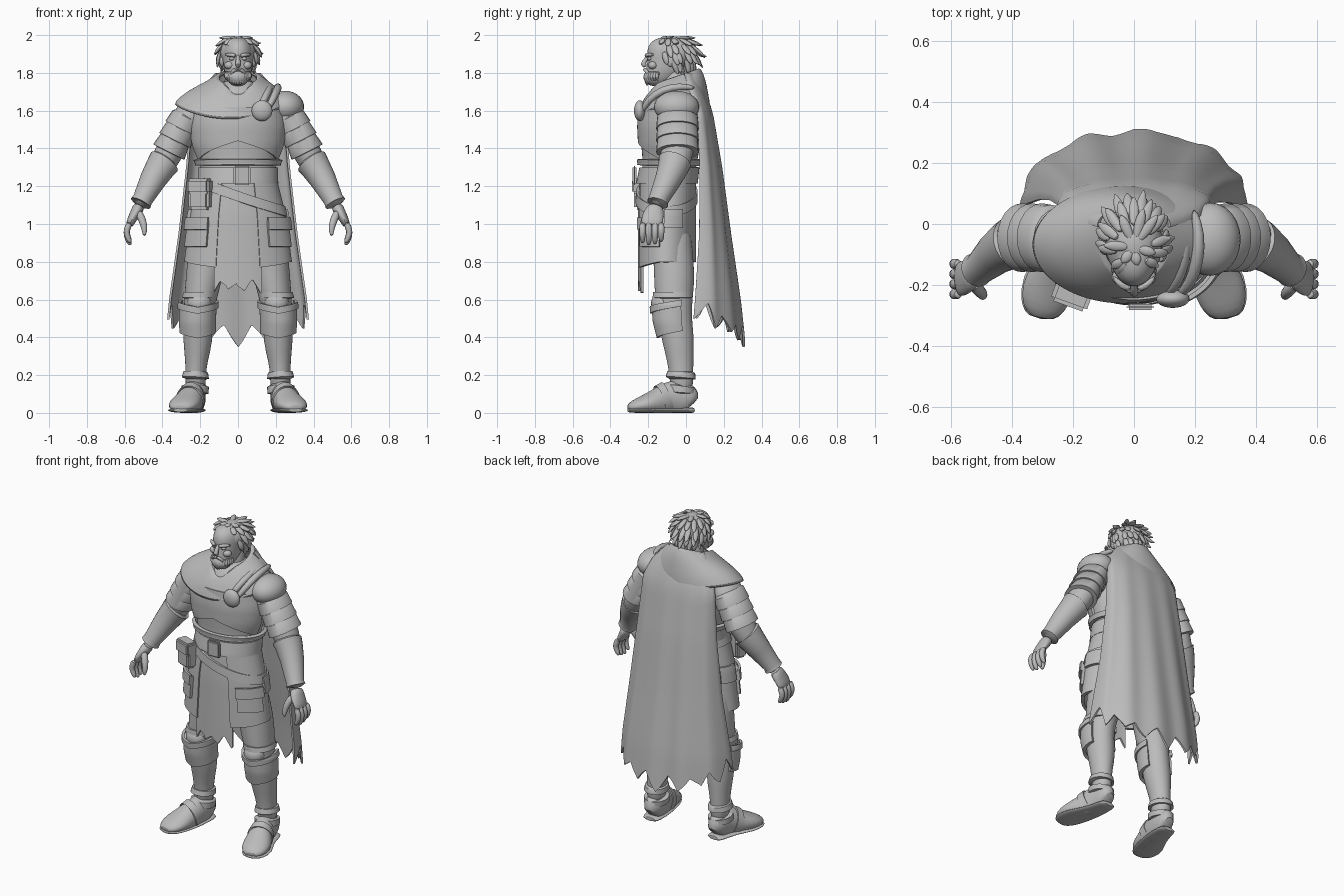
import bpy, bmesh, math, random
from math import sin, cos, pi
from mathutils import Vector, Matrix

random.seed(4)
if "Cube" in bpy.data.objects:
    bpy.data.objects.remove(bpy.data.objects["Cube"])

grey = bpy.data.materials.new("plain_grey")
grey.use_nodes = True
grey.diffuse_color = (0.5, 0.5, 0.5, 1)
grey.node_tree.nodes["Principled BSDF"].inputs["Base Color"].default_value = grey.diffuse_color


def finish(name, bm, subsurf=0, angle=45):
    bmesh.ops.recalc_face_normals(bm, faces=bm.faces)
    me = bpy.data.meshes.new(name)
    bm.to_mesh(me)
    bm.free()
    me.materials.append(grey)
    me.shade_smooth()
    me.set_sharp_from_angle(angle=math.radians(angle))
    ob = bpy.data.objects.new(name, me)
    bpy.context.collection.objects.link(ob)
    if subsurf:
        ob.modifiers.new("smooth", "SUBSURF").levels = subsurf
        ob.modifiers["smooth"].render_levels = subsurf
    return ob


def skin(name, shells, closed=True, caps=True, thick=0, subsurf=0):
    """Bridge rows of points; every shell is a list of rows."""
    bm = bmesh.new()
    for rows in shells:
        vs = [[bm.verts.new(p) for p in row] for row in rows]
        n = len(vs[0])
        for a, b in zip(vs, vs[1:]):
            for i in range(n if closed else n - 1):
                j = (i + 1) % n
                bm.faces.new((a[i], a[j], b[j], b[i]))
        if closed and caps:
            bm.faces.new(vs[0])
            bm.faces.new(vs[-1])
    if thick:
        bmesh.ops.recalc_face_normals(bm, faces=bm.faces)
        bmesh.ops.solidify(bm, geom=bm.faces[:], thickness=thick)
    return finish(name, bm, subsurf)


def tube_rows(pts, ref, n=16, floor=None):
    """Elliptical rings (x, y, z, width[, depth]) swept along a path."""
    pos = [Vector(p[:3]) for p in pts]
    rows = []
    for i, p in enumerate(pts):
        t = (pos[min(i + 1, len(pos) - 1)] - pos[max(i - 1, 0)]).normalized()
        side = Vector(ref).cross(t).normalized()
        other = t.cross(side)
        ring = [pos[i] + side * p[3] * cos(k * 2 * pi / n) + other * p[-1] * sin(k * 2 * pi / n)
                for k in range(n)]
        if floor is not None:
            for v in ring:
                v.z = max(v.z, floor)
        rows.append(ring)
    return rows


def limb(name, pts, s=1, ref=(0, 1, 0), n=16, floor=None, subsurf=1):
    pts = [(p[0] * s, *p[1:]) for p in pts]
    return skin(name, [tube_rows(pts, ref, n, floor)], subsurf=subsurf)


def at(rows, z):
    """Interpolate rows sorted from high to low on their first value."""
    z = min(max(z, rows[-1][0]), rows[0][0])
    for a, b in zip(rows, rows[1:]):
        if z >= b[0]:
            f = (a[0] - z) / (a[0] - b[0])
            return [x + (y - x) * f for x, y in zip(a, b)]


def body_point(rings, a, z, off=0):
    _, cx, cy, rx, ry = at(rings, z)
    return Vector((cx + (rx + off) * sin(a), cy - (ry + off) * cos(a), z))


def loft(name, rings, n=32):
    return skin(name, [[[body_point(rings, k * 2 * pi / n, r[0]) for k in range(n)] for r in rings]],
                subsurf=1)


def wrap(name, rings, a0, a1, top, bot, off=0.01, thick=0.02, nu=48, nv=8):
    """Plate or cloth hugging a lofted body; a = 0 is the front."""
    rows = []
    for j in range(nv + 1):
        row = []
        for i in range(nu + 1):
            u = i / nu
            t, b = (f(u) if callable(f) else f for f in (top, bot))
            row.append(body_point(rings, a0 + (a1 - a0) * u, t + (b - t) * j / nv, off))
        rows.append(row)
    return skin(name, [rows], closed=False, thick=thick)


def ball(name, loc, scale):
    bm = bmesh.new()
    bmesh.ops.create_uvsphere(bm, u_segments=24, v_segments=14, radius=1)
    bm.transform(Matrix.Translation(loc) @ Matrix.Diagonal((*scale, 1)))
    return finish(name, bm)


def box(name, loc, size, bevel=0.015, turn=0):
    bm = bmesh.new()
    bmesh.ops.create_cube(bm, size=1)
    bm.transform(Matrix.Diagonal((*size, 1)))
    bmesh.ops.bevel(bm, geom=bm.edges[:], offset=bevel, segments=2, affect="EDGES")
    bm.transform(Matrix.Translation(loc) @ Matrix.Rotation(turn, 4, "Z"))
    return finish(name, bm)


def tri(t):
    return 2 * abs(t - round(t))


# Torso, breastplate and belts
torso = [(1.77, 0, -.06, .07, .08), (1.7, 0, -.06, .17, .13), (1.62, 0, -.07, .235, .165),
         (1.52, 0, -.08, .245, .165), (1.42, 0, -.08, .235, .16), (1.32, 0, -.085, .195, .14),
         (1.22, 0, -.1, .195, .145), (1.05, 0, -.1, .22, .14), (.95, 0, -.09, .2, .12)]
loft("torso", torso)
wrap("breastplate", torso, -1.4, 1.4, 1.62, lambda u: 1.44 - .11 * abs(2 * u - 1), .014)
wrap("midriff_band", torso, -pi, pi, 1.345, 1.31, .012)
wrap("waist_belt", torso, -pi, pi, 1.3, 1.215, .018, .025)
box("belt_buckle", (.02, -.272, 1.257), (.09, .02, .1), .008)

# Long coat skirt, pockets and tabard
coat = [(1.25, 0, -.1, .195, .145), (1.05, 0, -.105, .245, .15), (.78, 0, -.105, .28, .15),
        (.58, 0, -.105, .285, .15)]
wrap("slung_belt", coat, -pi, pi, lambda u: 1.175 - .08 * sin((2 * u - 1) * pi),
     lambda u: 1.12 - .08 * sin((2 * u - 1) * pi), .016)
wrap("tabard", coat, -.47, .47, 1.22, lambda u: .63 + .05 * tri(3 * u + .1) + .03 * tri(2 * u), 0, .015, 60, 14)
for s, side in ((1, "left"), (-1, "right")):
    wrap(side + "_coat_flap", coat, s * .42, s * 3.12, 1.22, lambda u: .77 + .03 * min(1, 3 * u), .008)
    wrap(side + "_thigh_pocket", coat, s * .62, s * 1.35, 1.02, .88, .025, .025)
    wrap(side + "_pocket_lid", coat, s * .6, s * 1.38, 1.035, .97, .038, .015)
    wrap(side + "_hip_pocket", coat, s * 1.5, s * 2.1, 1.08, .98, .025, .025)
box("right_belt_pouch", (-.2, -.225, 1.155), (.115, .075, .16), .015, -.35)
box("right_pouch_lid", (-.203, -.232, 1.2), (.125, .08, .08), .012, -.35)

# Shoulder mantle: centre x, y, height, radii, front-back tilt, side lift, neckline drop
mantle = [(0, -.055, 1.78, .095, .115, .045, 0, .07), (0, -.055, 1.785, .115, .135, .04, 0, .06),
          (0, -.052, 1.735, .165, .155, .035, .015, .01), (-.02, -.062, 1.66, .25, .18, .03, .045, 0),
          (-.038, -.068, 1.585, .305, .2, .03, .055, 0)]
rows = []
for cx, cy, z, rx, ry, tilt, lift, drop in mantle:
    rows.append([(cx + rx * cos(a), cy + ry * sin(a),
                  z + tilt * sin(a) + lift * cos(a) ** 2 - drop * max(0, -sin(a)) ** 8)
                 for a in (k * 2 * pi / 48 for k in range(48))])
skin("shoulder_mantle", [rows], caps=False, thick=.02, subsurf=1)
for k, dx in enumerate((0, .045)):
    limb("mantle_fold_%d" % k, [(.1 + dx, -.235, 1.59, .014), (.14 + dx, -.2, 1.66, .02),
                                (.165 + dx, -.12, 1.715, .022), (.17 + dx, -.03, 1.73, .02),
                                (.15 + dx, .05, 1.72, .012)], ref=(1, 0, 0), n=10)
ball("round_clasp", (.127, -.245, 1.6), (.055, .03, .055))

# Cape: height, half width, edge y, centre y
cape = [(1.8, .12, -.01, .055), (1.7, .21, .02, .1), (1.6, .25, .06, .14), (1.3, .275, .075, .19),
        (.95, .315, .075, .235), (.6, .365, .055, .285), (.34, .39, .035, .312)]
rows = []
for j in range(25):
    v, row = j / 24, []
    for i in range(81):
        u = i / 40 - 1
        low = .35 + .14 * abs(u) ** 1.5 + .085 * tri(4 * u) + .03 * sin(u * 9) ** 2
        z = 1.8 + (low - 1.8) * v
        _, w, ye, yc = at(cape, z)
        row.append((w * sin(u * pi / 2), ye + (yc - ye) * cos(u * pi / 2) ** .85 + .008 * v * sin(u * 17), z))
    rows.append(row)
skin("cape", [rows], closed=False, thick=.012)

for s, side in ((1, "left"), (-1, "right")):
    # Arms
    limb(side + "_arm", [(.2, -.05, 1.64, .09, .1), (.28, -.05, 1.54, .085, .105), (.335, -.045, 1.44, .08, .1),
                         (.39, -.05, 1.33, .072, .08), (.44, -.08, 1.25, .062), (.485, -.12, 1.17, .052),
                         (.525, -.16, 1.09, .04)], s)
    if s > 0:
        ball("left_shoulder_cap", (.25, -.05, 1.62), (.1, .12, .085))
    for k in range(3):
        x, z = .272 + .032 * k, 1.565 - .062 * k
        limb(side + "_arm_plate_%d" % k, [(x - .01, -.045, z + .02, .06, .08), (x, -.045, z, .083, .108),
                                          (x + .03, -.045, z - .06, .092, .113),
                                          (x + .031, -.045, z - .062, .06, .08)], s, n=24, subsurf=0)
    limb(side + "_bracer", [(.385, -.055, 1.335, .06), (.39, -.06, 1.33, .086, .088), (.41, -.068, 1.3, .08, .082),
                            (.45, -.095, 1.235, .07), (.505, -.145, 1.13, .053), (.515, -.15, 1.11, .057),
                            (.518, -.153, 1.105, .035)], s, n=24, subsurf=0)
    # Hands
    limb(side + "_palm", [(.52, -.155, 1.1, .036, .042), (.54, -.17, 1.06, .03, .055),
                          (.565, -.18, 1.02, .024, .06), (.578, -.182, .985, .018, .055)], s)
    fingers = []
    for k in range(4):
        y, d = -.23 + .033 * k, .012 * abs(k - 1.3)
        fingers.append(tube_rows([(s * .572, y, 1.01, .018), (s * .59, y, .97, .018), (s * .59, y, .93 + d, .017),
                                  (s * .575, y, .895 + d, .014), (s * .567, y, .885 + d, .006)], (0, 1, 0), 10))
    skin(side + "_fingers", fingers, subsurf=1)
    limb(side + "_thumb", [(.53, -.195, 1.07, .022), (.505, -.22, 1.02, .022), (.493, -.235, .97, .017),
                           (.497, -.24, .935, .008)], s, n=10)
    # Legs and knee guards
    limb(side + "_leg", [(.12, -.08, 1.0, .11), (.16, -.07, .85, .105), (.18, -.06, .72, .098, .11),
                         (.2, -.065, .6, .085, .1), (.212, -.06, .5, .078, .09), (.212, -.04, .38, .08, .086),
                         (.22, -.03, .28, .06, .07), (.224, -.025, .2, .054, .064), (.225, -.02, .1, .055, .06)],
         s, n=20)
    knee = [(.64, s * .2, -.07, .085, .1), (.57, s * .212, -.072, .093, .105),
            (.48, s * .215, -.068, .092, .102), (.38, s * .212, -.05, .088, .095)]
    wrap(side + "_knee_guard", knee, -2, 2, lambda u: .545 + .04 * abs(2 * u - 1),
         lambda u: .435 - .04 * tri(u), .006)
    wrap(side + "_knee_rim", knee, -2, 2, lambda u: .56 + .04 * abs(2 * u - 1),
         lambda u: .525 + .04 * abs(2 * u - 1), .016, .015)
    wrap(side + "_knee_strap", knee, -pi, pi, .64, .61, .004, .015)
    ball(side + "_knee_cap", (s * .205, -.125, .58), (.065, .06, .06))
    # Boots
    limb(side + "_boot", [(.225, .042, .05, .03, .035), (.225, .03, .07, .052, .075), (.227, -.03, .085, .06, .1),
                          (.24, -.1, .075, .065, .09), (.262, -.16, .055, .078, .07), (.285, -.22, .045, .088, .05),
                          (.3, -.28, .033, .07, .033), (.305, -.31, .025, .035, .015)], s, (0, 0, 1), 20, 0)
    limb(side + "_sole", [(.226, .047, .014, .04, .014), (.226, .03, .014, .06, .014), (.24, -.1, .014, .07, .014),
                          (.285, -.2, .014, .092, .014), (.3, -.28, .014, .076, .014),
                          (.305, -.312, .014, .04, .012)], s, (0, 0, 1), 16, 0)
    limb(side + "_boot_cuff", [(.224, -.025, .22, .05, .06), (.224, -.025, .215, .066, .074),
                               (.226, -.028, .185, .072, .08), (.226, -.028, .18, .05, .06)], s, n=24, subsurf=0)
    limb(side + "_ankle_strap", [(.226, -.025, .145, .05), (.226, -.027, .14, .072, .078),
                                 (.228, -.03, .105, .072, .08), (.228, -.03, .1, .05)], s, n=24, subsurf=0)
    limb(side + "_instep_plate", [(.243, -.1, .08, .07, .088), (.255, -.14, .065, .078, .082),
                                  (.258, -.145, .065, .06, .06)], s, (0, 0, 1), 24, 0, 0)
    # Brows, eyes, ears and moustache
    limb(side + "_brow", [(.008, -.212, 1.888, .011), (.04, -.206, 1.898, .013), (.07, -.17, 1.895, .008)],
         s, (0, 0, 1), 8)
    ball(side + "_eye", (s * .033, -.193, 1.875), (.015, .012, .009))
    ball(side + "_cheek", (s * .045, -.175, 1.84), (.028, .025, .022))
    ball(side + "_ear", (s * .085, -.08, 1.865), (.014, .025, .033))
    limb(side + "_moustache", [(0, -.222, 1.82, .011), (.025, -.212, 1.815, .012), (.045, -.195, 1.785, .006)],
         s, (0, 0, 1), 8)

# Head, nose and beard
loft("neck", [(1.84, 0, -.055, .065, .07), (1.76, 0, -.055, .068, .078), (1.68, 0, -.055, .09, .09)])
loft("head", [(1.99, 0, -.09, .03, .05), (1.965, 0, -.09, .065, .1), (1.92, 0, -.088, .083, .12),
              (1.875, 0, -.092, .08, .11), (1.84, 0, -.1, .078, .108), (1.79, 0, -.115, .068, .1),
              (1.755, 0, -.135, .05, .08), (1.735, 0, -.15, .03, .045)])
limb("nose", [(0, -.195, 1.895, .009), (0, -.214, 1.87, .012), (0, -.23, 1.845, .017), (0, -.212, 1.832, .013)],
     ref=(0, 1, 0), n=10)
ball("beard", (0, -.165, 1.778), (.06, .06, .048))
beard = []
for k in range(15):
    a = -1.5 + k * 3 / 14
    x, y = .062 * sin(a), -.15 - .062 * cos(a)
    beard.append(tube_rows([(x, y + .01, 1.81, .012), (x * 1.08, y - .006, 1.775, .014),
                            (x * .8, y + .008, 1.728 + .02 * abs(a), .003)], (1, .3, 0), 8))
skin("beard_locks", beard, subsurf=1)

# Swept hair: a cap with layered locks
ball("hair_cap", (0, -.065, 1.905), (.095, .115, .088))
locks = []
for deg, count in ((18, 7), (42, 13), (66, 16), (90, 18), (112, 18), (132, 14)):
    for k in range(count):
        phi, th = math.radians(deg), (k + random.random() * .6) * 2 * pi / count
        front = cos(th)
        if (deg > 60 and front > .45) or (deg > 100 and front > .1):
            continue
        n = Vector((sin(phi) * sin(th), -sin(phi) * front, cos(phi)))
        base = Vector((0, -.065, 1.9)) + n * Vector((.09, .11, .085)).length * .58
        base.y += n.y * .012
        down = Vector((cos(phi) * sin(th), -cos(phi) * front, -sin(phi))) + Vector((0, .35, 0))
        size = random.uniform(.05, .075)
        pts = [base - down * .015, base + down * size * .4 + n * .012,
               base + down * size * .8 + n * .014, base + down * size + n * random.uniform(.015, .032)]
        pts = [(p.x, p.y, min(p.z, 1.985), w, w * .6) for p, w in zip(pts, (.012, .021, .014, .002))]
        locks.append(tube_rows(pts, n, 8))
skin("hair_locks", locks, subsurf=1)
